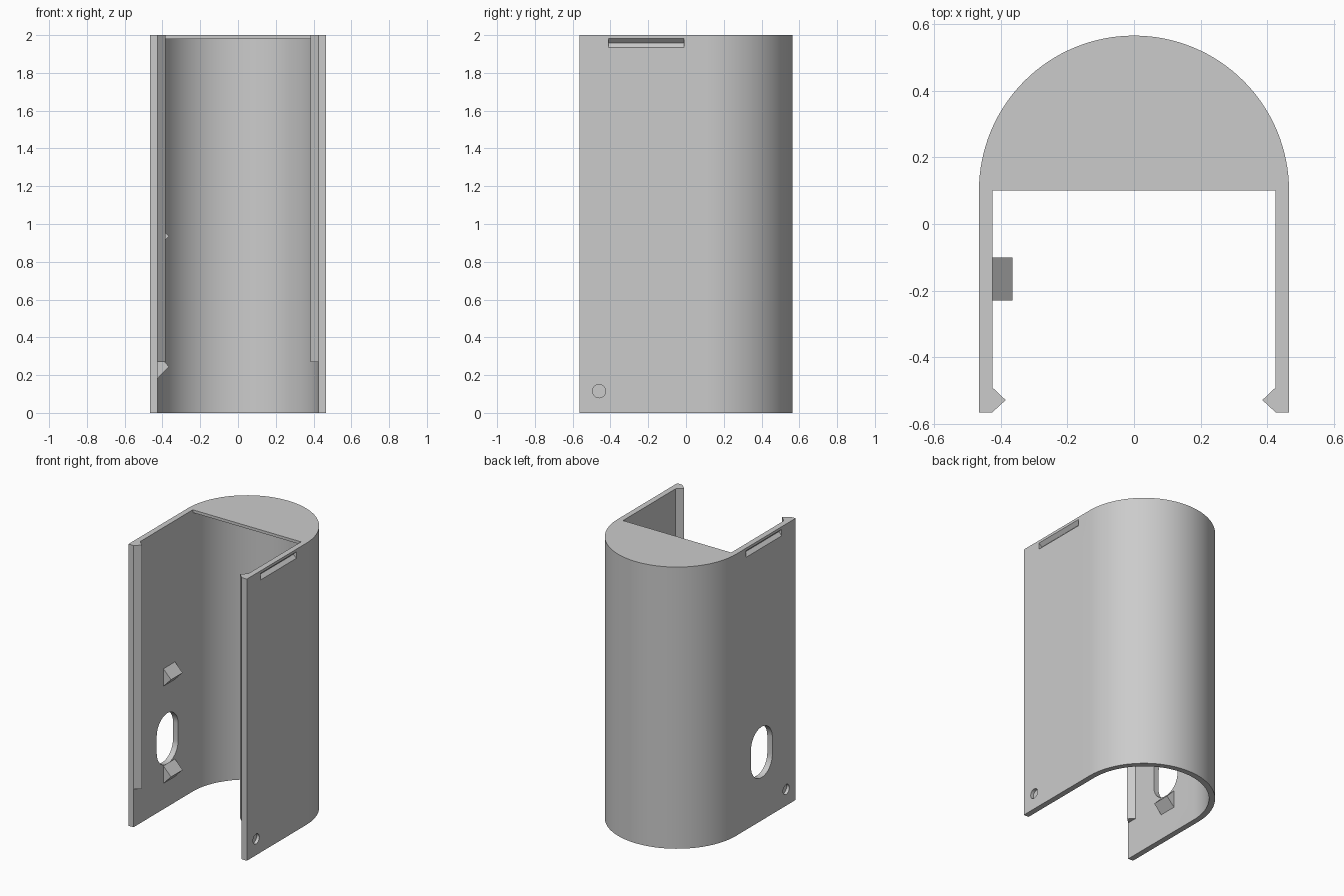
import bpy, bmesh
from math import pi, sin, cos, radians
from mathutils import Vector

cube = bpy.data.objects.get("Cube")
if cube:
    bpy.data.objects.remove(cube, do_unlink=True)

# Main dimensions
OUT, INN = 0.465, 0.425      # outer and inner half width
BEND, FRONT = 0.10, -0.565   # start of the round back, front edge
HEIGHT, CAP = 2.0, 0.02

grey = bpy.data.materials.new("light_grey")
grey.use_nodes = True
grey.diffuse_color = (0.6, 0.6, 0.6, 1)
grey.node_tree.nodes["Principled BSDF"].inputs["Base Color"].default_value = (0.6, 0.6, 0.6, 1)


def prism(name, points, offset):
    """Extrude a closed outline of 3D points along an offset."""
    bm = bmesh.new()
    face = bm.faces.new([bm.verts.new(p) for p in points])
    ext = bmesh.ops.extrude_face_region(bm, geom=[face])
    moved = [v for v in ext["geom"] if isinstance(v, bmesh.types.BMVert)]
    bmesh.ops.translate(bm, verts=moved, vec=Vector(offset))
    bmesh.ops.recalc_face_normals(bm, faces=bm.faces)
    mesh = bpy.data.meshes.new(name)
    bm.to_mesh(mesh)
    bm.free()
    mesh.materials.append(grey)
    obj = bpy.data.objects.new(name, mesh)
    bpy.context.collection.objects.link(obj)
    return obj


def arc(radius, n=64):
    return [(radius * cos(pi * i / n), BEND + radius * sin(pi * i / n)) for i in range(n + 1)]


def cut(target, cutter):
    cutter.hide_render = True
    mod = target.modifiers.new("cut", 'BOOLEAN')
    mod.operation, mod.solver, mod.object = 'DIFFERENCE', 'EXACT', cutter
    bpy.context.view_layer.objects.active = target
    bpy.ops.object.modifier_apply(modifier=mod.name)
    bpy.data.objects.remove(cutter, do_unlink=True)


def capsule(x, y, z, radius, half_straight, n=24):
    """Upright rounded slot outline in the side plane."""
    pts = []
    for side in (1, -1):
        for i in range(n + 1):
            a = pi * i / n
            pts.append((x, y + side * radius * cos(a), z + side * (half_straight + radius * sin(a))))
    return pts


def disc(x, y, z, radius, n=32):
    return [(x, y + radius * cos(2 * pi * i / n), z + radius * sin(2 * pi * i / n)) for i in range(n)]


# U-shaped shell
outline = [(OUT, FRONT)] + arc(OUT) + [(-OUT, FRONT), (-INN, FRONT)] + arc(INN)[::-1] + [(INN, FRONT)]
shell = prism("shell", [(x, y, 0) for x, y in outline], (0, 0, HEIGHT))

# Half-round cap closing the top of the rounded back
prism("top_cap", [(x, y, HEIGHT - CAP) for x, y in arc(INN)], (0, 0, CAP))

for side, label in ((1, "left"), (-1, "right")):
    # V groove near the top of each wall
    groove = [(side * (OUT + 0.01), -0.41, 1.991), (side * (OUT + 0.01), -0.41, 1.925),
              (side * (OUT - 0.023), -0.41, 1.958)]
    cut(shell, prism("groove_cutter", groove, (0, 0.40, 0)))
    # Shallow round recess in the lower front corner
    cut(shell, prism("recess_cutter", disc(side * (OUT + 0.02), -0.46, 0.115, 0.035),
                     (-side * 0.042, 0, 0)))
    # Pointed retaining lip along the front edge
    lip = [(side * INN, -0.49, 0.27), (side * (INN - 0.04), -0.528, 0.27), (side * INN, FRONT, 0.27)]
    prism(label + "_front_lip", lip, (0, 0, HEIGHT - 0.27))

# Rounded slot through one wall
cut(shell, prism("slot_cutter", capsule(-0.55, -0.185, 0.485, 0.12, 0.06), (0.2, 0, 0)))

# Wedge catches on the inside of the slotted wall
for name, z in (("lower_catch", 0.245), ("upper_catch", 0.935)):
    wedge = [(-INN, -0.23, z - 0.062), (-INN + 0.06, -0.23, z), (-INN, -0.23, z + 0.062)]
    prism(name, wedge, (0, 0.13, 0))

# Smooth the rounded back, keep edges crisp
bpy.ops.object.select_all(action='DESELECT')
shell.select_set(True)
bpy.context.view_layer.objects.active = shell
bpy.ops.object.shade_smooth_by_angle(angle=radians(30))
